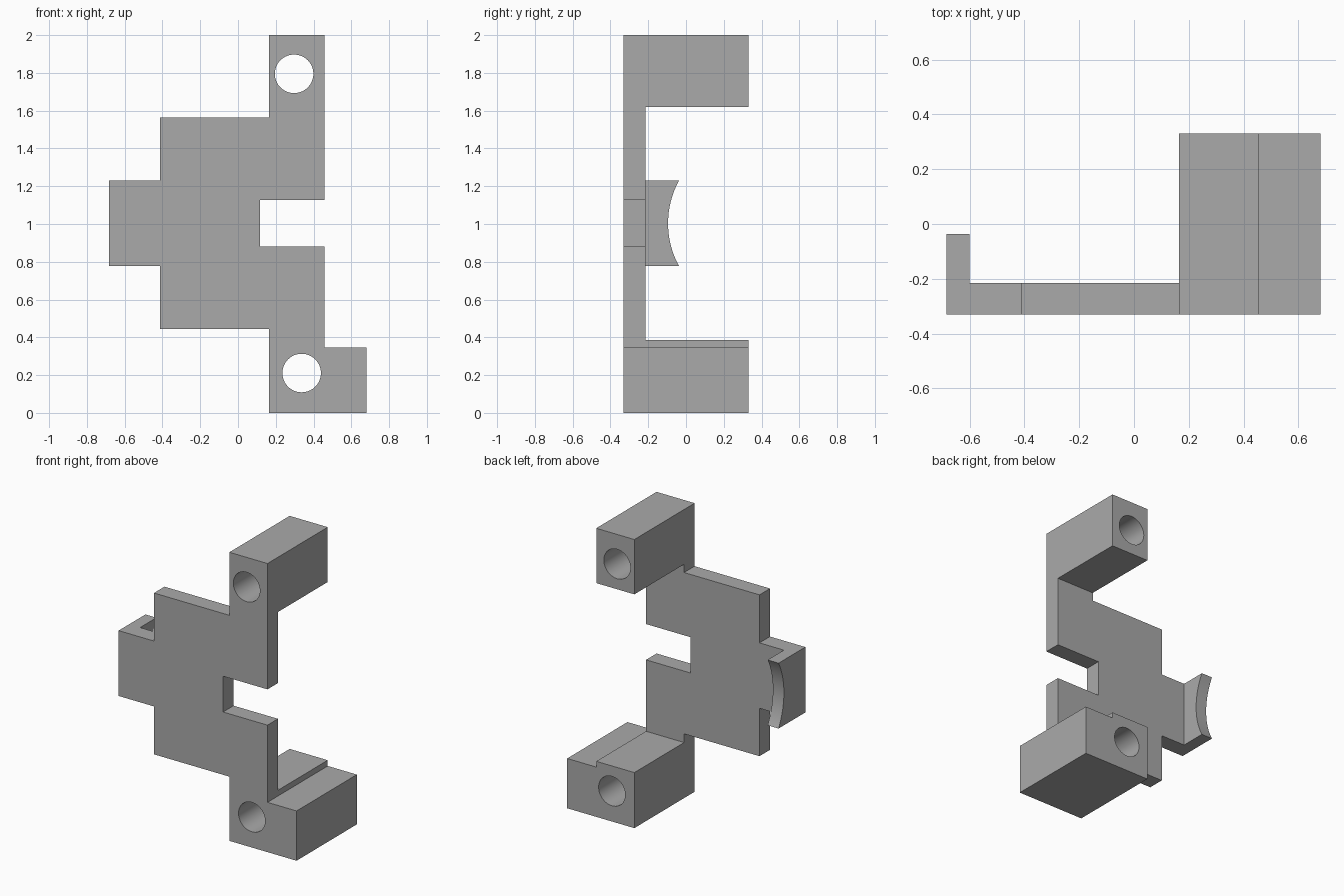
import bpy, bmesh, math
from mathutils import Matrix, Vector

if "Cube" in bpy.data.objects:
    bpy.data.objects.remove(bpy.data.objects["Cube"], do_unlink=True)

GREY = (0.4, 0.4, 0.4, 1)
mat = bpy.data.materials.new("plain grey")
mat.use_nodes = True
mat.diffuse_color = GREY
mat.node_tree.nodes["Principled BSDF"].inputs["Base Color"].default_value = GREY

FRONT, PLATE_BACK, BACK = -0.33, -0.215, 0.33


def make_object(name, bm):
    bmesh.ops.recalc_face_normals(bm, faces=bm.faces)
    mesh = bpy.data.meshes.new(name)
    bm.to_mesh(mesh)
    bm.free()
    mesh.materials.append(mat)
    obj = bpy.data.objects.new(name, mesh)
    bpy.context.collection.objects.link(obj)
    return obj


def prism(name, points, sweep):
    """Extrude a closed outline along a vector."""
    bm = bmesh.new()
    face = bm.faces.new([bm.verts.new(p) for p in points])
    new = bmesh.ops.extrude_face_region(bm, geom=[face])["geom"]
    verts = [v for v in new if isinstance(v, bmesh.types.BMVert)]
    bmesh.ops.translate(bm, verts=verts, vec=Vector(sweep))
    return make_object(name, bm)


def front_prism(name, outline, back):
    return prism(name, [(x, FRONT, z) for x, z in outline], (0, back - FRONT, 0))


def bore(name, x, z, radius=0.102):
    bm = bmesh.new()
    bmesh.ops.create_cone(bm, cap_ends=True, segments=64, radius1=radius, radius2=radius,
                          depth=1, matrix=Matrix.Translation((x, 0, z)) @ Matrix.Rotation(math.pi / 2, 4, "X"))
    obj = make_object(name, bm)
    obj.hide_render = True
    return obj


def combine(target, other, operation):
    mod = target.modifiers.new(operation.title(), "BOOLEAN")
    mod.object, mod.operation, mod.solver = other, operation, "EXACT"
    bpy.context.view_layer.objects.active = target
    bpy.ops.object.modifier_apply(modifier=mod.name)
    bpy.data.objects.remove(other, do_unlink=True)


# Stepped, notched mounting plate
bracket = front_prism("bracket", [
    (0.165, 0), (0.68, 0), (0.68, 0.345), (0.457, 0.345), (0.457, 0.88), (0.117, 0.88),
    (0.117, 1.128), (0.457, 1.128), (0.457, 2), (0.165, 2), (0.165, 1.563), (-0.413, 1.563),
    (-0.413, 1.23), (-0.684, 1.23), (-0.684, 0.777), (-0.413, 0.777), (-0.413, 0.445),
    (0.165, 0.445)], PLATE_BACK)

# Upper and lower bored blocks
upper_block = front_prism("upper_block", [(0.165, 1.62), (0.457, 1.62), (0.457, 2), (0.165, 2)], BACK)
lower_block = front_prism("lower_block", [
    (0.165, 0), (0.68, 0), (0.68, 0.345), (0.457, 0.345), (0.457, 0.385), (0.165, 0.385)], BACK)

# Side lip with a concave rear edge
low, high, tip, middle = 0.777, 1.23, -0.037, -0.095
half, sag = (high - low) / 2, tip - middle
radius = (half ** 2 + sag ** 2) / (2 * sag)
sweep = math.asin(half / radius)
arc = []
for i in range(25):
    a = sweep * (1 - i / 12)
    arc.append((-0.684, middle + radius * (1 - math.cos(a)), (low + high) / 2 + radius * math.sin(a)))
side_lip = prism("side_lip", [(-0.684, FRONT, low), (-0.684, FRONT, high)] + arc, (0.084, 0, 0))

for part in (upper_block, lower_block, side_lip):
    combine(bracket, part, "UNION")
for cutter in (bore("upper_bore", 0.297, 1.795), bore("lower_bore", 0.337, 0.211)):
    combine(bracket, cutter, "DIFFERENCE")

# Smooth only the curved bores and lip
bpy.ops.object.select_all(action="DESELECT")
bracket.select_set(True)
bpy.context.view_layer.objects.active = bracket
bpy.ops.object.shade_smooth_by_angle(angle=math.radians(20))
